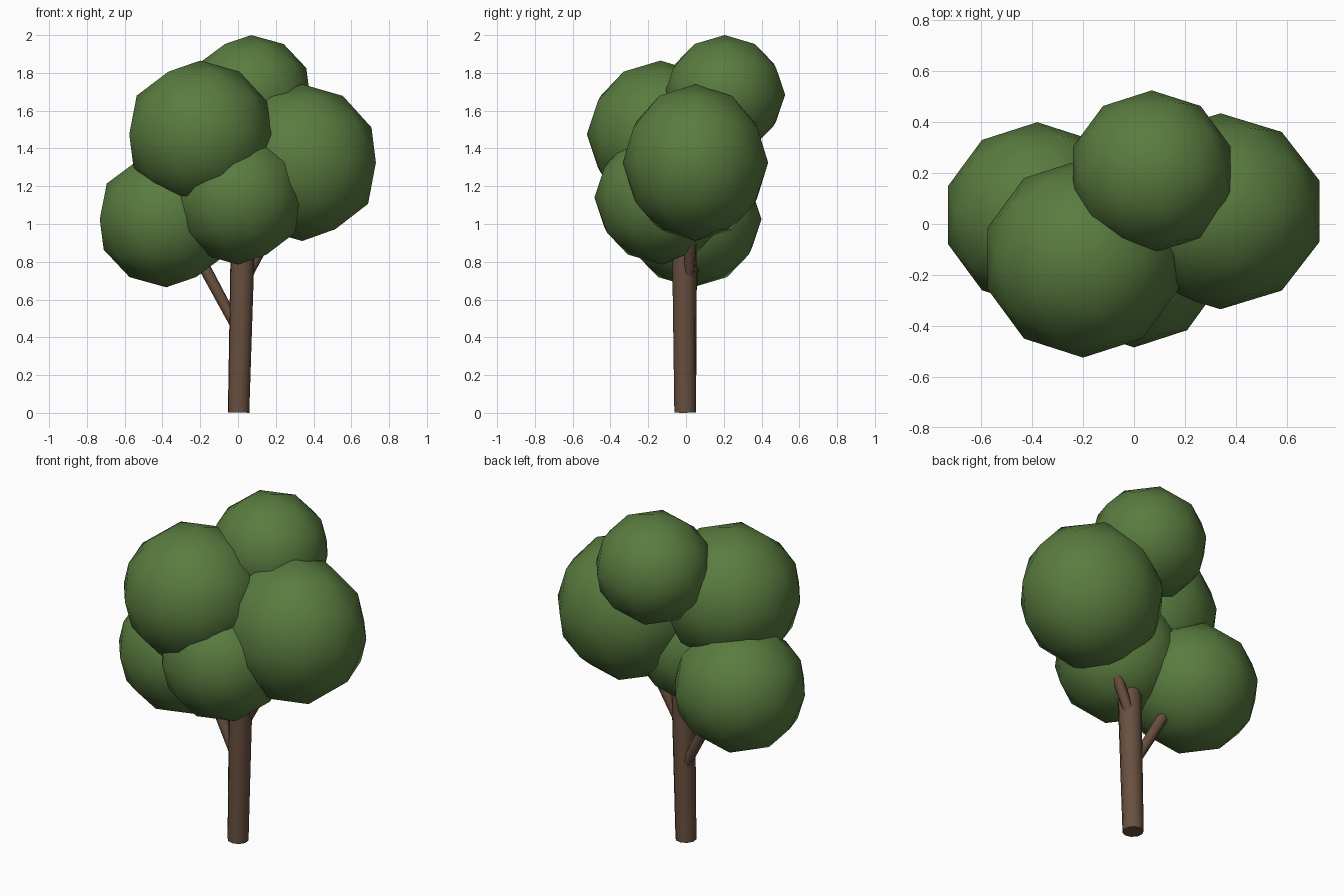
import bpy
from mathutils import Vector

if "Cube" in bpy.data.objects:
    bpy.data.objects.remove(bpy.data.objects["Cube"])


def material(name, rgb):
    m = bpy.data.materials.new(name)
    m.diffuse_color = (*rgb, 1)
    m.use_nodes = True
    m.node_tree.nodes["Principled BSDF"].inputs["Base Color"].default_value = m.diffuse_color
    return m


LEAF = material("leaf_green", (0.10, 0.20, 0.05))
BARK = material("bark_brown", (0.14, 0.08, 0.05))


def finish(name, mat):
    ob = bpy.context.object
    ob.name = name
    ob.data.materials.append(mat)
    return ob


def limb(name, start, end, r1, r2, sides):
    a, b = Vector(start), Vector(end)
    d = b - a
    bpy.ops.mesh.primitive_cone_add(vertices=sides, radius1=r1, radius2=r2, depth=d.length,
                                    location=(a + b) / 2,
                                    rotation=d.to_track_quat('Z', 'Y').to_euler())
    finish(name, BARK)
    bpy.ops.object.shade_smooth_by_angle(angle=0.9)


def foliage(name, centre, radii):
    bpy.ops.mesh.primitive_ico_sphere_add(subdivisions=2, radius=1, location=centre)
    finish(name, LEAF).scale = radii
    bpy.ops.object.shade_smooth()


# Leaning trunk and two side branches
limb("trunk", (0.003, -0.004, 0.002), (0.03, -0.01, 1.1), 0.058, 0.067, 10)
limb("left_branch", (0.0, 0.012, 0.44), (-0.29, 0.05, 0.98), 0.028, 0.034, 8)
limb("right_branch", (0.05, 0.015, 0.73), (0.25, 0.04, 1.12), 0.028, 0.034, 8)

# Foliage clumps
foliage("foliage_top", (0.07, 0.205, 1.685), (0.326, 0.32, 0.315))
foliage("foliage_upper_left", (-0.20, -0.135, 1.475), (0.395, 0.39, 0.39))
foliage("foliage_right", (0.34, 0.05, 1.325), (0.41, 0.385, 0.415))
foliage("foliage_lower_left", (-0.38, 0.035, 1.025), (0.37, 0.365, 0.36))
foliage("foliage_lower_front", (0.0, -0.13, 1.14), (0.355, 0.355, 0.355))
